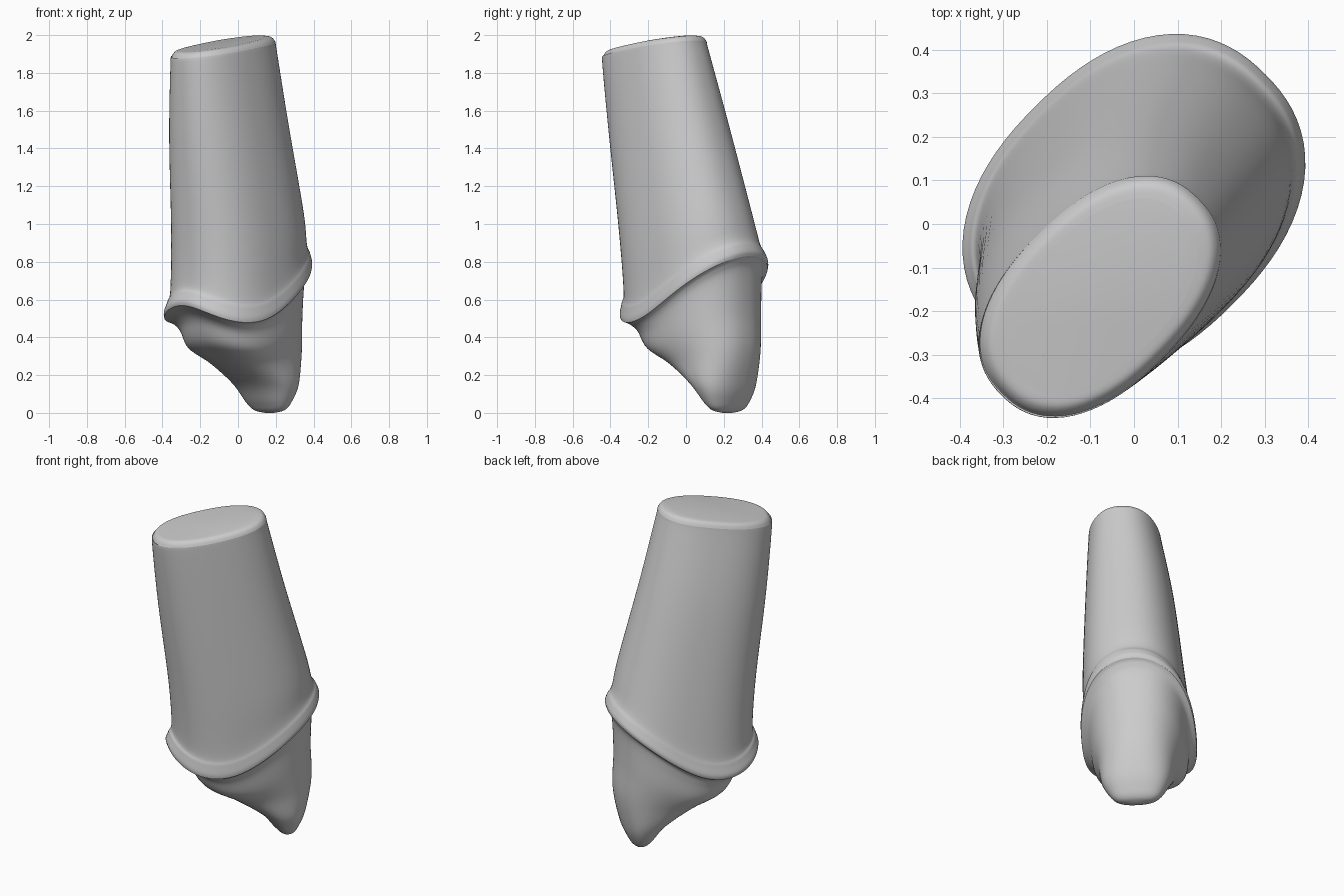
import bpy, bmesh, math
from mathutils import Matrix, Vector

cube = bpy.data.objects.get("Cube")
if cube:
    bpy.data.objects.remove(cube, do_unlink=True)

grey = bpy.data.materials.new("plain_grey")
grey.use_nodes = True
colour = (0.6, 0.6, 0.6, 1)
grey.diffuse_color = colour
grey.node_tree.nodes["Principled BSDF"].inputs["Base Color"].default_value = colour

SEGMENTS = 80
STEPS = 6
FULLNESS = 2.3  # exponent of the rounded oval; 2 is an ellipse
TURN = Matrix.Rotation(math.radians(45), 4, 'Z')


def blend(p0, p1, p2, p3, t):
    """Smooth curve through p1 and p2."""
    return [0.5 * (2 * b + (c - a) * t + (2 * a - 5 * b + 4 * c - d) * t * t
                   + (3 * b - a - 3 * c + d) * t ** 3)
            for a, b, c, d in zip(p0, p1, p2, p3)]


def smooth_keys(keys):
    ends = [keys[0]] + keys + [keys[-1]]
    rows = [blend(*ends[i:i + 4], s / STEPS)
            for i in range(len(keys) - 1) for s in range(STEPS)]
    return rows + [keys[-1]]


def oval_point(u, v, a, b, z, tilt, wave, t):
    c, s = math.cos(t), math.sin(t)
    r = (abs(c) ** FULLNESS + abs(s) ** FULLNESS) ** (-1 / FULLNESS)
    height = z + tilt * c + wave * (math.cos(2 * t) - 0.3 * math.cos(3 * t))
    return TURN @ Vector((u + a * r * c, v + b * r * s, height))


def loft(name, keys):
    """Skin tilted, wavy ovals; keys run upwards or downwards to a closed end."""
    bm = bmesh.new()
    rings = [[bm.verts.new(oval_point(*key, math.tau * i / SEGMENTS))
              for i in range(SEGMENTS)] for key in smooth_keys(keys)]
    for low, high in zip(rings, rings[1:]):
        for i in range(SEGMENTS):
            j = (i + 1) % SEGMENTS
            bm.faces.new((low[i], low[j], high[j], high[i]))
    cap = bm.faces.new(rings[-1])
    bmesh.ops.recalc_face_normals(bm, faces=bm.faces)
    # The closed end faces outwards
    outward = 1 if keys[-1][4] > keys[0][4] else -1
    if cap.normal.z * outward < 0:
        bmesh.ops.reverse_faces(bm, faces=bm.faces)
    mesh = bpy.data.meshes.new(name)
    bm.to_mesh(mesh)
    bm.free()
    mesh.materials.append(grey)
    obj = bpy.data.objects.new(name, mesh)
    bpy.context.collection.objects.link(obj)
    bpy.ops.object.select_all(action='DESELECT')
    obj.select_set(True)
    bpy.context.view_layer.objects.active = obj
    bpy.ops.object.shade_smooth_by_angle(angle=math.radians(50))


# Each key: centre along, centre across, half length, half width, height, tilt, wave
rim = (.03, .03, .422, .318, .62, .155, .08)

# Leaning post with a flared, wavy rim at its foot
loft("post", [
    rim,
    (.03, .03, .425, .32, .645, .155, .08),
    (.03, .025, .41, .31, .69, .15, .075),
    (.025, .02, .39, .298, .75, .14, .065),
    (-.005, 0, .382, .282, 1.0, .07, .03),
    (-.1, -.03, .35, .245, 1.5, .05, 0),
    (-.168, -.06, .322, .206, 1.88, .048, 0),
    (-.171, -.062, .315, .199, 1.925, .047, 0),
    (-.171, -.062, .295, .182, 1.95, .045, 0),
    (-.171, -.062, .26, .155, 1.956, .042, 0),
])

# Wedge-shaped root running down to a broad, rounded tip at one end
loft("root", [
    rim,
    (.045, .03, .39, .29, .6, .155, .075),
    (.065, .035, .352, .275, .55, .145, .065),
    (.095, .04, .315, .26, .42, .10, .035),
    (.177, .04, .238, .222, .29, .04, .01),
    (.245, .035, .135, .192, .15, 0, 0),
    (.267, .037, .075, .145, .055, 0, 0),
    (.272, .037, .042, .1, .014, 0, 0),
    (.272, .037, .01, .03, 0, 0, 0),
])
